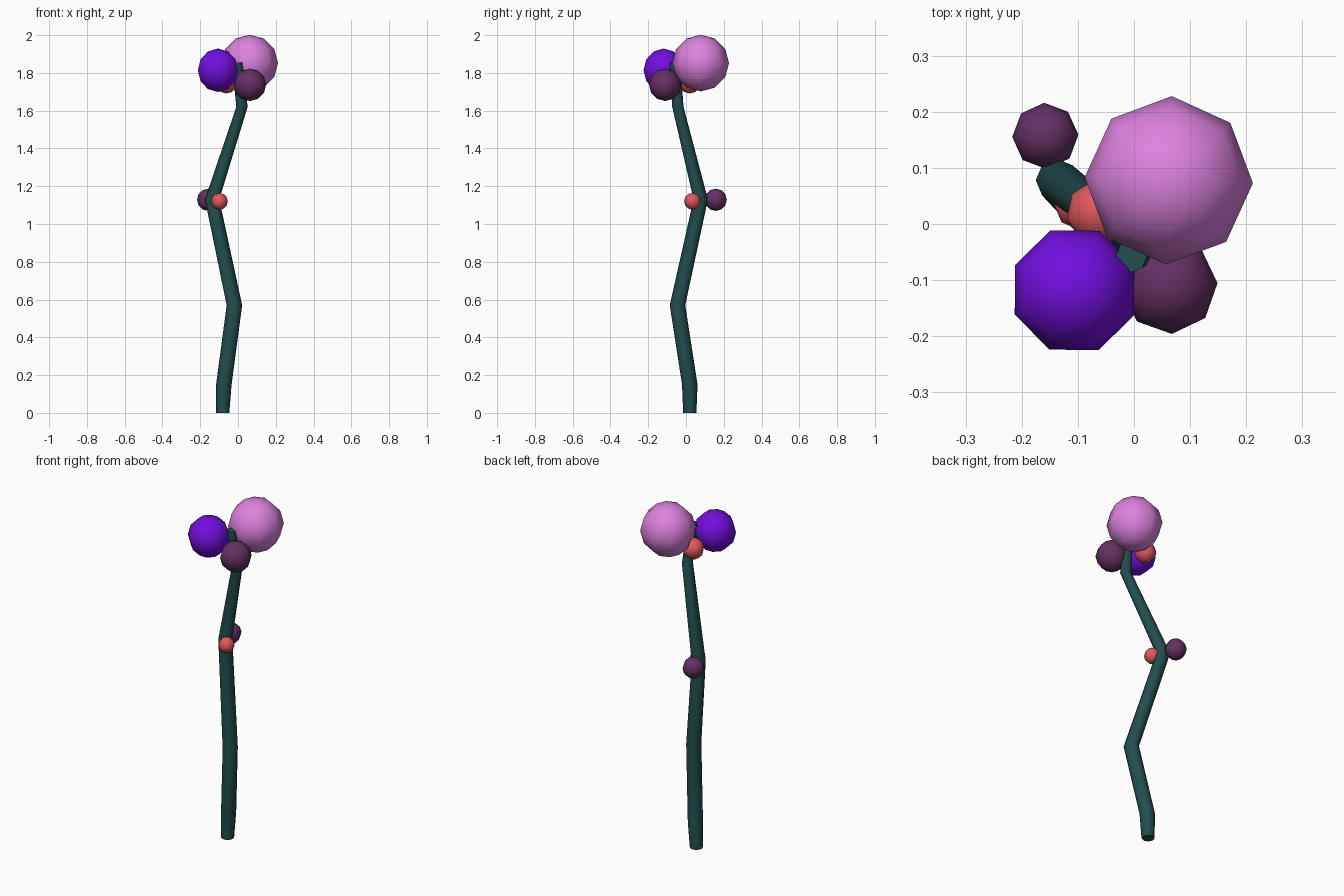
import bpy, bmesh, math

if "Cube" in bpy.data.objects:
    bpy.data.objects.remove(bpy.data.objects["Cube"])


def lin(c):
    c /= 255
    return c / 12.92 if c <= 0.04045 else ((c + 0.055) / 1.055) ** 2.4


def material(name, r, g, b):
    m = bpy.data.materials.new(name)
    m.diffuse_color = (lin(r), lin(g), lin(b), 1)
    m.use_nodes = True
    m.node_tree.nodes["Principled BSDF"].inputs["Base Color"].default_value = m.diffuse_color
    return m


GREEN = material("dark green", 34, 78, 78)
PINK = material("orchid pink", 221, 130, 223)
VIOLET = material("violet", 114, 14, 222)
PLUM = material("plum", 100, 48, 99)
CORAL = material("coral red", 224, 88, 92)


def finish(bm, name, mat, angle):
    bmesh.ops.recalc_face_normals(bm, faces=bm.faces[:])
    mesh = bpy.data.meshes.new(name)
    bm.to_mesh(mesh)
    bm.free()
    mesh.materials.append(mat)
    ob = bpy.data.objects.new(name, mesh)
    bpy.context.collection.objects.link(ob)
    bpy.ops.object.select_all(action='DESELECT')
    ob.select_set(True)
    bpy.context.view_layer.objects.active = ob
    bpy.ops.object.shade_smooth_by_angle(angle=math.radians(angle))
    return ob


# Crooked tapering stem: x, y, z, radius of each horizontal ring
path = [(-0.081, 0.020, 0.00, 0.035), (-0.075, 0.020, 0.15, 0.041),
        (-0.019, -0.045, 0.57, 0.041), (-0.137, 0.078, 1.13, 0.038),
        (0.021, -0.043, 1.62, 0.030), (-0.005, -0.058, 1.855, 0.028)]
SIDES = 8
bm = bmesh.new()
rings = []
for x, y, z, r in path:
    angles = [2 * math.pi * i / SIDES for i in range(SIDES)]
    rings.append([bm.verts.new((x + r * math.cos(a), y + r * math.sin(a), z)) for a in angles])
for lo, hi in zip(rings, rings[1:]):
    for i in range(SIDES):
        j = (i + 1) % SIDES
        bm.faces.new((lo[i], lo[j], hi[j], hi[i]))
bm.faces.new(rings[0])
bm.faces.new(rings[-1])
finish(bm, "stem", GREEN, 50)


# Low-poly berries and blossoms: name, centre, radius, turn, colour
balls = [
    ("large_blossom", (0.062, 0.078, 1.852), 0.150, -2, PINK),
    ("violet_blossom", (-0.106, -0.118, 1.814), 0.115, 22, VIOLET),
    ("plum_blossom", (0.063, -0.110, 1.737), 0.086, 3, PLUM),
    ("coral_blossom", (-0.062, 0.020, 1.750), 0.059, 10, CORAL),
    ("plum_bud", (-0.158, 0.157, 1.128), 0.059, 2, PLUM),
    ("coral_bud", (-0.098, 0.034, 1.120), 0.044, 0, CORAL),
]
for name, centre, radius, turn, mat in balls:
    bm = bmesh.new()
    bmesh.ops.create_uvsphere(bm, u_segments=8, v_segments=6, radius=radius)
    ob = finish(bm, name, mat, 60)
    ob.location = centre
    ob.rotation_euler.z = math.radians(turn)
